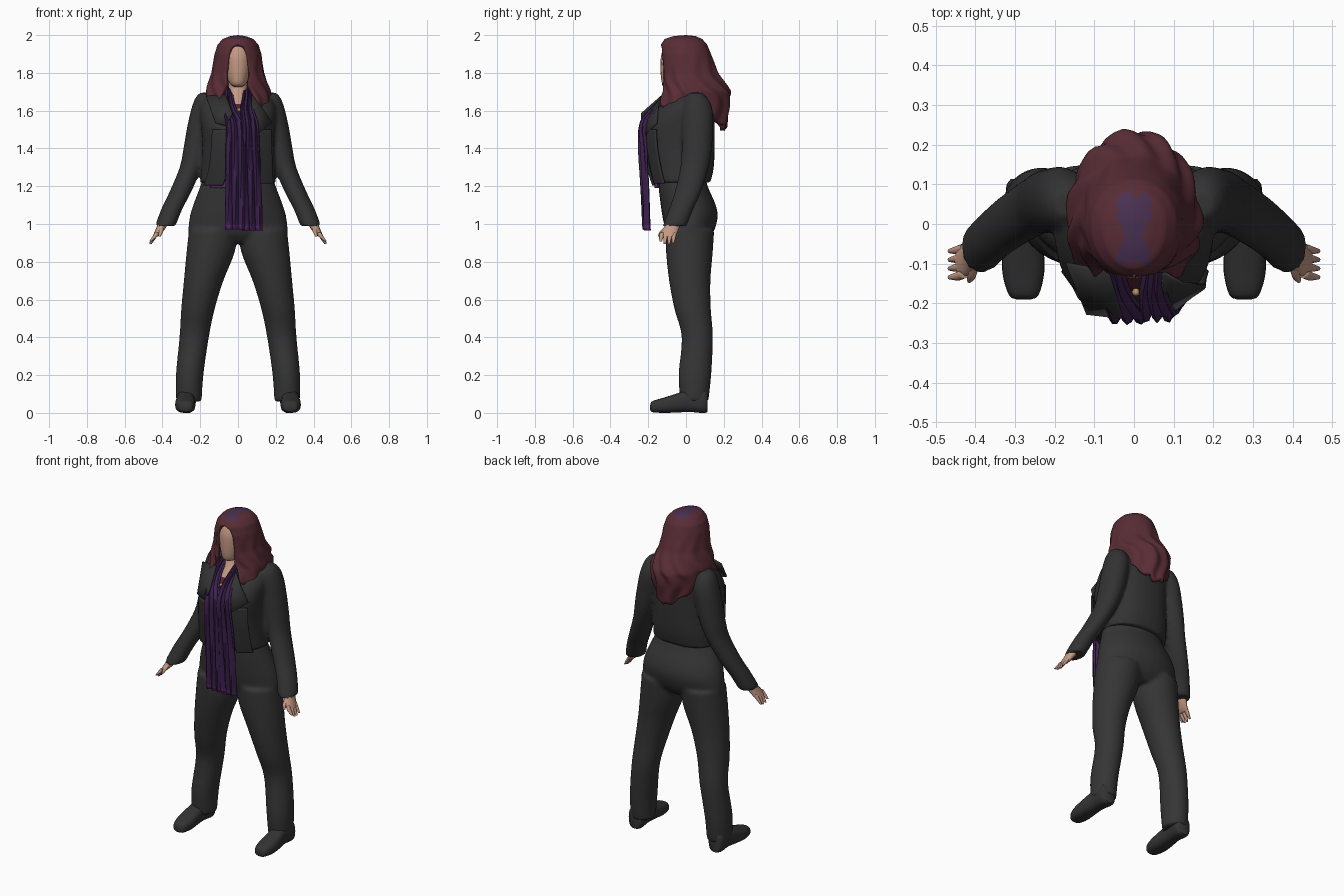
import bpy, bmesh, math
from mathutils import Vector

if "Cube" in bpy.data.objects:
    bpy.data.objects.remove(bpy.data.objects["Cube"])


def mat(name, r, g, b):
    m = bpy.data.materials.new(name)
    m.diffuse_color = (r, g, b, 1)
    m.use_nodes = True
    m.node_tree.nodes["Principled BSDF"].inputs["Base Color"].default_value = m.diffuse_color
    return m


JACKET = mat("charcoal jacket", 0.032, 0.032, 0.032)
TROUSER = mat("charcoal trousers", 0.036, 0.036, 0.037)
SHOE = mat("dark shoe", 0.033, 0.033, 0.035)
SKIN = mat("skin", 0.55, 0.32, 0.23)
HAIR = mat("dark red hair", 0.1, 0.026, 0.036)
TINT = mat("hair tint", 0.065, 0.03, 0.085)
SCARF = mat("purple scarf", 0.048, 0.016, 0.08)
FRINGE = mat("bright purple fringe", 0.12, 0.025, 0.17)
TOP = mat("maroon top", 0.09, 0.015, 0.03)
GOLD = mat("gold", 0.5, 0.3, 0.12)


def spline(pts, steps):
    """Catmull-Rom resampling of a list of equal-length tuples."""
    out = []
    for i in range(len(pts) - 1):
        p = [pts[max(0, min(len(pts) - 1, i + k))] for k in (-1, 0, 1, 2)]
        for s in range(steps):
            t = s / steps
            out.append([0.5 * (2 * b + (c - a) * t + (2 * a - 5 * b + 4 * c - d) * t * t
                               + (3 * b - a - 3 * c + d) * t ** 3) for a, b, c, d in zip(*p)])
    return out + [list(pts[-1])]


def loft(bm, rings, axis="z", n=24, steps=4, power=2.0):
    """Rings are (cx, cy, cz, r1, r2), across x/y for axis z or x/z for axis y."""
    rows = []
    for cx, cy, cz, r1, r2 in spline(rings, steps):
        row = []
        for k in range(n):
            a = 2 * math.pi * k / n
            c, s = math.cos(a), math.sin(a)
            u = r1 * math.copysign(abs(c) ** (2 / power), c)
            v = r2 * math.copysign(abs(s) ** (2 / power), s)
            co = (cx + u, cy + v, cz) if axis == "z" else (cx + u, cy, max(0, cz + v))
            row.append(bm.verts.new(co))
        rows.append(row)
    for a, b in zip(rows, rows[1:]):
        for k in range(n):
            bm.faces.new((a[k], a[(k + 1) % n], b[(k + 1) % n], b[k]))
    bm.faces.new(rows[0])
    bm.faces.new(rows[-1])


def finish(name, bm, mats, rule=None, fix=True, angle=60):
    if fix:
        bmesh.ops.recalc_face_normals(bm, faces=bm.faces)
    if rule:
        for f in bm.faces:
            f.material_index = rule(f.calc_center_median())
    me = bpy.data.meshes.new(name)
    bm.to_mesh(me)
    bm.free()
    for m in mats:
        me.materials.append(m)
    me.shade_smooth()
    me.set_sharp_from_angle(angle=math.radians(angle))
    ob = bpy.data.objects.new(name, me)
    bpy.context.collection.objects.link(ob)
    return ob


def blend(ob, voxel=0.011, smooth=5):
    """Fuse overlapping volumes into one smooth skin."""
    r = ob.modifiers.new("fuse", "REMESH")
    r.mode, r.voxel_size, r.use_smooth_shade = "VOXEL", voxel, True
    s = ob.modifiers.new("soften", "SMOOTH")
    s.factor, s.iterations = 0.5, smooth


def thicken(ob, t, offset):
    m = ob.modifiers.new("thickness", "SOLIDIFY")
    m.thickness, m.offset = t, offset


def strip(name, path, mats, fold=0.0, wrap=0.0, rule=None, n=14, thick=0.012):
    """Cloth band: path points are (x, y, z, width); wrap bends it round the body."""
    bm = bmesh.new()
    rows = []
    for x, y, z, w in spline(path, 6):
        row = []
        for k in range(n + 1):
            u = k / n - 0.5
            px = x + u * w
            row.append(bm.verts.new((px, y + wrap * px * px + fold * math.cos(u * 19 + z * 3), z)))
        rows.append(row)
    for a, b in zip(rows, rows[1:]):
        for k in range(n):
            bm.faces.new((a[k], b[k], b[k + 1], a[k + 1]))
    thicken(finish(name, bm, mats, rule, fix=False), thick, 0)


def sided(rings, s):
    return [(x * s, *rest) for x, *rest in rings]


# Trousers: hips and two legs
bm = bmesh.new()
loft(bm, [(0, .02, .9, .19, .08), (0, .02, .95, .258, .122), (0, .022, 1.03, .257, .145),
          (0, .012, 1.1, .238, .146), (0, -.015, 1.2, .2, .13), (0, -.02, 1.27, .18, .12)], n=32)
for s in (1, -1):
    loft(bm, sided([(.26, .045, .06, .068, .074), (.256, .047, .2, .073, .087),
                    (.232, .06, .4, .078, .083), (.212, .035, .55, .089, .097),
                    (.182, .02, .7, .105, .11), (.145, .018, .85, .128, .124),
                    (.13, .02, .97, .13, .13)], s))
blend(finish("trousers", bm, [TROUSER]))

# Jacket: torso and two sleeves
bm = bmesh.new()
loft(bm, [(0, -.02, 1.22, .2, .15), (0, -.02, 1.3, .195, .167), (0, -.028, 1.4, .19, .18),
          (0, -.032, 1.5, .195, .184), (0, -.02, 1.56, .2, .172), (0, .005, 1.62, .2, .147),
          (0, .025, 1.67, .175, .107), (0, .03, 1.71, .1, .08)], n=32, power=2.4)
for s in (1, -1):
    loft(bm, sided([(.172, .05, 1.695, .03, .03), (.175, .055, 1.665, .052, .062),
                    (.182, .06, 1.6, .068, .082), (.2, .06, 1.5, .072, .083),
                    (.222, .057, 1.4, .067, .08), (.25, .045, 1.3, .059, .075),
                    (.305, .01, 1.17, .058, .07), (.35, -.025, 1.08, .056, .065),
                    (.385, -.06, .99, .055, .064)], s))
blend(finish("jacket", bm, [JACKET]), smooth=3)

# Jacket front panels and lapels
strip("jacket_panel_right_side", [(-.085, -.226, 1.5, .1), (-.09, -.222, 1.4, .1),
      (-.105, -.203, 1.28, .1), (-.13, -.187, 1.205, .1)], [JACKET], wrap=2.2)
strip("jacket_panel_left_side", [(.135, -.226, 1.5, .08), (.137, -.222, 1.4, .08),
      (.14, -.203, 1.28, .08), (.145, -.19, 1.215, .08)], [JACKET], wrap=2.2)
lapels = {
    "lapel_right_side": [(-.17, -.1, 1.675), (-.12, -.225, 1.535), (-.06, -.232, 1.52),
                         (-.03, -.235, 1.585), (-.065, -.12, 1.685)],
    "lapel_left_side": [(.07, -.12, 1.685), (.075, -.225, 1.54), (.08, -.232, 1.455),
                        (.18, -.155, 1.535), (.125, -.15, 1.62)]}
for name, pts in lapels.items():
    bm = bmesh.new()
    c = bm.verts.new(sum((Vector(p) for p in pts), Vector()) / len(pts))
    vs = [bm.verts.new(p) for p in pts]
    for k in range(len(vs)):
        bm.faces.new((c, vs[k], vs[(k + 1) % len(vs)]))
    thicken(finish(name, bm, [JACKET]), 0.009, 0)

# Hands: palm, fingers and thumb
for s, side in ((1, "left"), (-1, "right")):
    bm = bmesh.new()
    loft(bm, sided([(.39, -.06, 1.03, .03, .034), (.405, -.075, .985, .026, .042),
                    (.425, -.09, .95, .02, .044), (.437, -.093, .935, .014, .04)], s), n=14)
    for k in range(4):
        y = -.06 - .022 * k
        tip = (.9, .893, .895, .908)[k]
        loft(bm, sided([(.427, y, .955, .012, .0115), (.443, y - .005, .93, .012, .0115),
                        (.464, y - .008, tip, .006, .006)], s), n=8)
    loft(bm, sided([(.405, -.1, .985, .013, .014), (.408, -.125, .96, .012, .014),
                    (.415, -.142, .935, .006, .007)], s), n=8)
    finish("hand_" + side, bm, [SKIN])

# Shoes
for s, side in ((1, "left"), (-1, "right")):
    bm = bmesh.new()
    loft(bm, sided([(.278, -.19, .028, .018, .012), (.278, -.178, .033, .038, .029),
                    (.279, -.12, .04, .053, .04), (.279, -.05, .052, .051, .05),
                    (.275, .02, .065, .047, .06), (.273, .09, .065, .05, .066),
                    (.273, .113, .06, .038, .056)], s), axis="y", power=2.6)
    finish("shoe_" + side, bm, [SHOE])

# Head
bm = bmesh.new()
loft(bm, [(0, -.075, 1.725, .018, .025), (0, -.072, 1.74, .04, .052), (0, -.05, 1.78, .06, .083),
          (0, -.035, 1.84, .075, .1), (0, -.03, 1.9, .078, .1), (0, -.025, 1.95, .06, .08),
          (0, -.02, 1.97, .03, .04)])
finish("head", bm, [SKIN])

# Neck running down into the top's neckline
bm = bmesh.new()
loft(bm, [(0, -.08, 1.56, .06, .1), (0, -.075, 1.6, .065, .09), (0, -.05, 1.66, .058, .065),
          (0, -.02, 1.72, .05, .055), (0, -.015, 1.78, .05, .055)], steps=5)
finish("neck_and_top", bm, [SKIN, TOP], lambda c: int(c.z < 1.635))
bm = bmesh.new()
bmesh.ops.create_icosphere(bm, subdivisions=2, radius=.01)
bmesh.ops.translate(bm, verts=bm.verts, vec=(.005, -.172, 1.605))
finish("pendant", bm, [GOLD])

# Scarf: two hanging ends with a bright fringe, and a short end below the jacket
fringe = lambda c: int(c.z < 1.0)
strip("scarf_end_long", [(-.052, 0, 1.73, .04), (-.055, -.095, 1.68, .05), (-.045, -.17, 1.61, .065),
      (-.015, -.23, 1.53, .09), (-.01, -.238, 1.4, .1), (-.012, -.226, 1.2, .1),
      (-.015, -.215, .97, .1)], [SCARF, FRINGE], fold=.01, rule=fringe)
strip("scarf_end_back", [(.05, 0, 1.73, .04), (.052, -.095, 1.68, .045), (.048, -.17, 1.61, .06),
      (.062, -.228, 1.53, .08), (.066, -.224, 1.4, .09), (.072, -.214, 1.2, .1),
      (.076, -.205, .965, .1)], [SCARF, FRINGE], fold=.013, rule=fringe)
strip("scarf_end_short", [(-.1, -.17, 1.27, .09), (-.1, -.165, 1.19, .09)], [FRINGE], wrap=1.5, fold=.004)

# Hair: a wavy shell, open in front of the face and longest at the back
PROFILE = [(2.0, 0, 0, 0), (1.995, .04, .065, .05), (1.98, .08, .112, .085), (1.95, .108, .133, .112),
           (1.9, .124, .14, .132), (1.8, .138, .132, .17), (1.7, .17, .135, .235),
           (1.62, .168, .19, .228), (1.48, .13, .19, .21)]    # z, half width, front, back
OPENING = [(2.0, 0), (1.955, 0), (1.935, .035), (1.9, .052), (1.8, .06), (1.74, .06),
           (1.7, .08), (1.65, .105), (1.6, .135)]             # z, half width of gap


def lookup(table, z):
    for a, b in zip(table, table[1:]):
        if z >= b[0]:
            t = (a[0] - z) / (a[0] - b[0])
            return [p + (q - p) * t for p, q in zip(a[1:], b[1:])]
    return table[-1][1:]


bm = bmesh.new()
NU, NV = 96, 44
rows = []
for i in range(NV + 1):
    t = (i / NV) ** 1.5
    row = []
    for j in range(NU + 1):
        f = j / NU
        back = max(0, -math.cos(2 * math.pi * f))
        bottom = 1.615 - .115 * back ** .7 + .008 * math.sin(f * 50)
        z = 2 - t * (2 - bottom)
        rx, yf, yb = lookup(PROFILE, z)
        g = math.asin(min(.95, lookup(OPENING, z)[0] / max(rx, .001)))
        a = -math.pi / 2 + g + f * (2 * math.pi - 2 * g)
        wave = 1 + .035 * max(0, min(1, (1.93 - z) / .2)) * math.sin(11 * a + 16 * z + 2 * math.sin(22 * z))
        row.append(bm.verts.new((rx * wave * math.cos(a), (yf if math.sin(a) < 0 else yb) * wave * math.sin(a), z)))
    rows.append(row)
for a, b in zip(rows, rows[1:]):
    for j in range(NU):
        bm.faces.new((a[j], b[j], b[j + 1], a[j + 1]))
bmesh.ops.remove_doubles(bm, verts=bm.verts, dist=.0004)
tint = lambda c: int(c.z > 1.975 and abs(c.x) < .022 + .022 * abs(math.sin((c.y + .03) * 22)) and -.1 < c.y < .075)
thicken(finish("hair", bm, [HAIR, TINT], tint, fix=False, angle=80), .025, -1)
